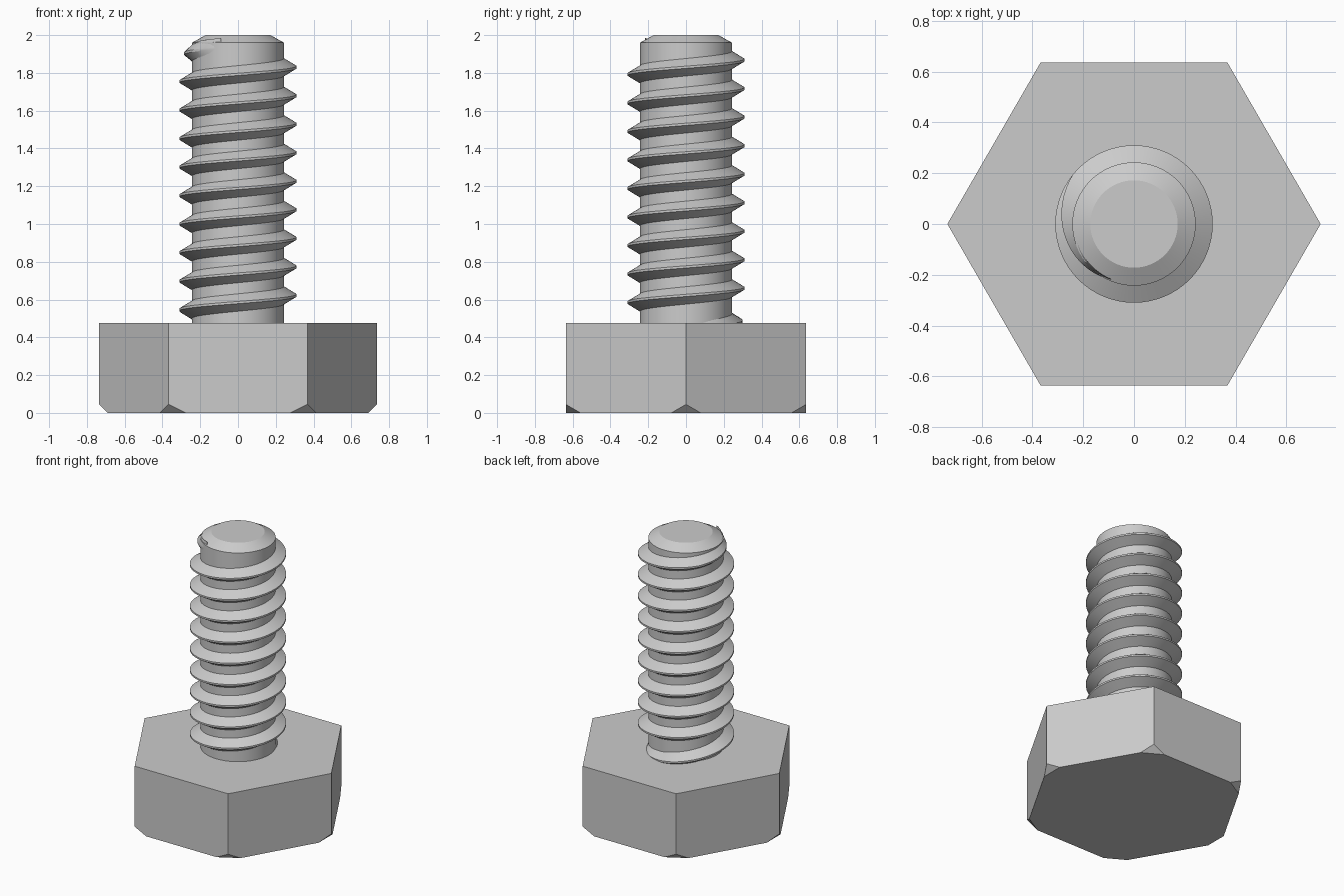
import bpy, bmesh
from math import cos, sin, tau, radians
from mathutils import Vector

cube = bpy.data.objects.get("Cube")
if cube:
    bpy.data.objects.remove(cube, do_unlink=True)

# Material
steel = bpy.data.materials.new("steel grey")
steel.use_nodes = True
steel.diffuse_color = (0.6, 0.6, 0.6, 1)
steel.node_tree.nodes["Principled BSDF"].inputs["Base Color"].default_value = (0.6, 0.6, 0.6, 1)

SEGMENTS = 64
HEAD_R, HEAD_H = 0.735, 0.475
CORE_R, CREST_R, ROOT_R = 0.243, 0.31, 0.235
PITCH, TOP_CREST = 0.151, 1.83     # crest height on the +x side, last full turn
TURNS = 9


def finish(bm, name, smooth):
    bmesh.ops.recalc_face_normals(bm, faces=bm.faces)
    mesh = bpy.data.meshes.new(name)
    bm.to_mesh(mesh)
    bm.free()
    mesh.materials.append(steel)
    obj = bpy.data.objects.new(name, mesh)
    bpy.context.collection.objects.link(obj)
    if smooth:
        bpy.ops.object.select_all(action='DESELECT')
        obj.select_set(True)
        bpy.context.view_layer.objects.active = obj
        bpy.ops.object.shade_smooth_by_angle(angle=radians(25))
    return obj


def ring(bm, r, z, count):
    return [bm.verts.new((r * cos(tau * i / count), r * sin(tau * i / count), z))
            for i in range(count)]


def lathe(bm, profile, count):
    rings = [ring(bm, r, z, count) for r, z in profile]
    for a, b in zip(rings, rings[1:]):
        for i in range(count):
            j = (i + 1) % count
            bm.faces.new((a[i], a[j], b[j], b[i]))
    bm.faces.new(rings[0])
    bm.faces.new(rings[-1])


# Hexagonal head, with each lower corner sliced off at 45 degrees
bm = bmesh.new()
lathe(bm, [(HEAD_R, 0), (HEAD_R, HEAD_H)], 6)
for k in range(6):
    out = Vector((cos(tau * k / 6), sin(tau * k / 6), 0))
    cut = bmesh.ops.bisect_plane(
        bm, geom=bm.verts[:] + bm.edges[:] + bm.faces[:],
        plane_co=out * (HEAD_R - 0.045), plane_no=out - Vector((0, 0, 1)),
        clear_outer=True)
    edges = [e for e in cut["geom_cut"] if isinstance(e, bmesh.types.BMEdge)]
    bmesh.ops.holes_fill(bm, edges=edges, sides=0)
finish(bm, "hex_head", False)

# Plain core with a chamfered tip
bm = bmesh.new()
lathe(bm, [(CORE_R, HEAD_H - 0.02), (CORE_R, 1.96), (0.172, 2)], SEGMENTS)
finish(bm, "shank_core", True)


def clamp(t):
    return max(0.0, min(1.0, t))


# Helical thread that swells out of the core above the head and fades at the tip
bm = bmesh.new()
first, last = 0, TURNS * 360 + 245
steps = round((last - first) / 360 * SEGMENTS)
previous = None
for i in range(steps + 1):
    angle = first + 360 * i / SEGMENTS
    start = clamp(angle / 110)
    end = clamp((last + 6 - angle) / 110)
    r = ROOT_R + (CREST_R - ROOT_R) * min(start, end)
    z = TOP_CREST + PITCH * (angle / 360 - TURNS)
    z -= 0.03 * clamp((180 - angle) / 90)
    c, s = cos(radians(angle)), sin(radians(angle))
    section = [bm.verts.new((pr * c, pr * s, z + dz)) for pr, dz in
               ((ROOT_R, -0.051), (r, -0.006), (r, 0.006), (ROOT_R, 0.051))]
    if previous:
        for k in range(4):
            n = (k + 1) % 4
            bm.faces.new((previous[k], previous[n], section[n], section[k]))
    else:
        bm.faces.new(section)
    previous = section
bm.faces.new(previous)
finish(bm, "thread", True)
